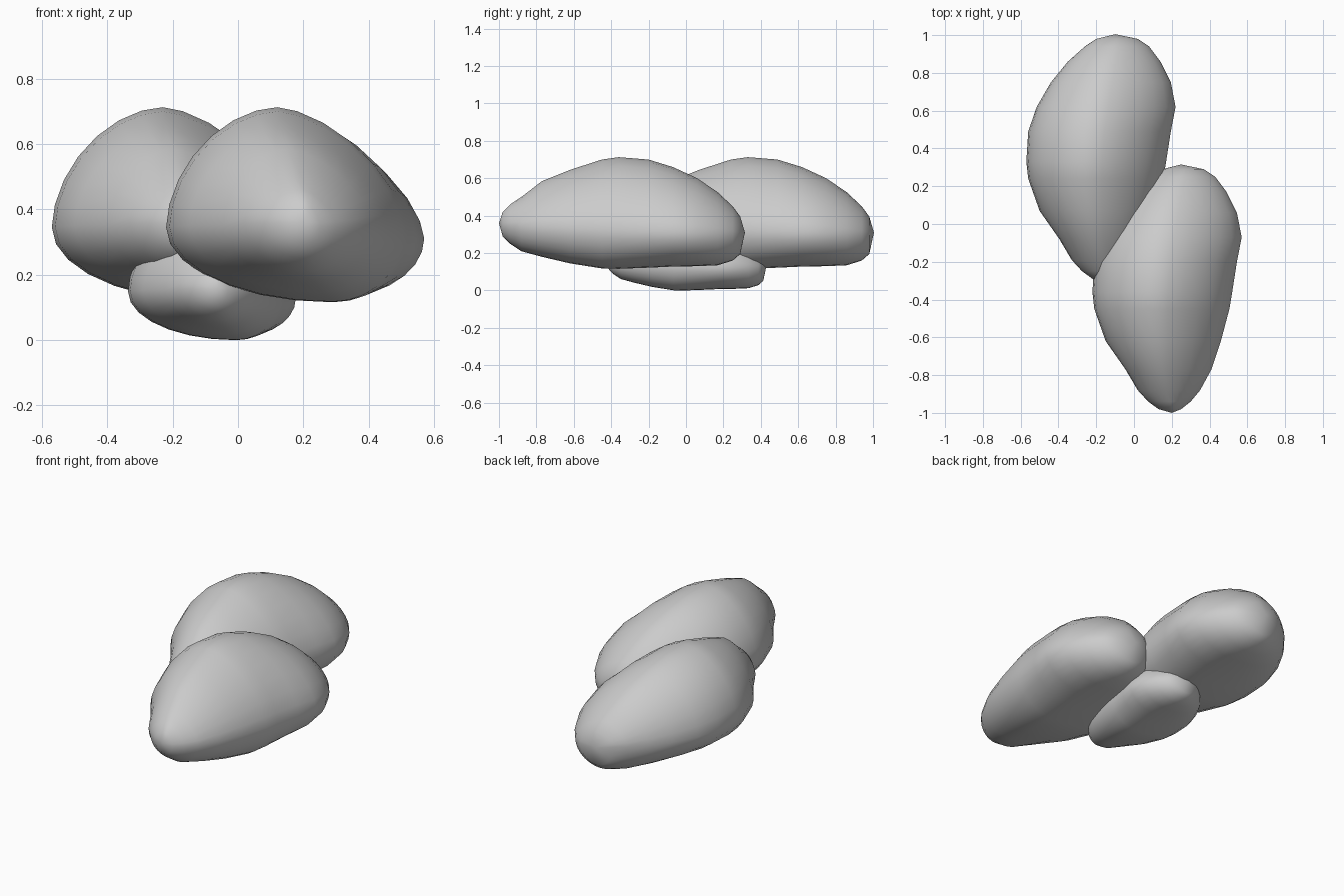
import bpy, bmesh
from math import sin, cos, pi

if "Cube" in bpy.data.objects:
    bpy.data.objects.remove(bpy.data.objects["Cube"])

# Stone cross-sections along y: y, left x, right x, bottom z, top z, ridge x, keel x
STATIONS = [
    (-0.98, 0.13, 0.25, 0.29, 0.42, 0.20, 0.20),
    (-0.94, 0.075, 0.30, 0.25, 0.46, 0.19, 0.20),
    (-0.88, 0.02, 0.35, 0.21, 0.50, 0.17, 0.21),
    (-0.77, -0.045, 0.41, 0.18, 0.585, 0.15, 0.23),
    (-0.62, -0.15, 0.46, 0.145, 0.645, 0.13, 0.26),
    (-0.45, -0.21, 0.505, 0.118, 0.70, 0.12, 0.29),
    (-0.36, -0.22, 0.52, 0.116, 0.713, 0.12, 0.29),
    (-0.20, -0.21, 0.545, 0.122, 0.70, 0.13, 0.29),
    (-0.07, -0.165, 0.57, 0.128, 0.66, 0.15, 0.29),
    (0.06, -0.09, 0.545, 0.13, 0.60, 0.18, 0.28),
    (0.17, 0.00, 0.49, 0.135, 0.525, 0.21, 0.27),
    (0.25, 0.09, 0.43, 0.16, 0.45, 0.24, 0.26),
    (0.29, 0.15, 0.37, 0.195, 0.395, 0.26, 0.26),
]
FRONT_TIP, BACK_TIP = (0.20, -1.0, 0.36), (0.25, 0.315, 0.31)
ORIGIN = (0.175, -0.345, 0.116)
STEPS = 7


def section(y, xl, xr, zb, zt, xt, xb):
    """Closed ring from four superellipse quarters of differing fullness."""
    t = (y + 1) / 1.31
    zl, zr = 0.36 - 0.03 * t, 0.35 - 0.055 * t
    quarters = [(xr, zr, xt, zt, 1.6), (xl, zl, xt, zt, 1.8),
                (xl, zl, xb, zb, 2.0), (xr, zr, xb, zb, 2.0)]
    ring = []
    for q, (xs, zs, xm, zm, n) in enumerate(quarters):
        for i in range(STEPS):
            a = i / STEPS * pi / 2
            if q % 2:
                a = pi / 2 - a
            c, s = abs(cos(a)) ** (2 / n), abs(sin(a)) ** (2 / n)
            ring.append((xm + (xs - xm) * c, y, zs + (zm - zs) * s))
    return ring


def stone(name, location, scale=1.0):
    bm = bmesh.new()

    def vert(p):
        return bm.verts.new([(a - o) * scale for a, o in zip(p, ORIGIN)])

    rings = [[vert(p) for p in section(*st)] for st in STATIONS]
    n = len(rings[0])
    for r0, r1 in zip(rings, rings[1:]):
        for i in range(n):
            j = (i + 1) % n
            bm.faces.new((r0[i], r0[j], r1[j], r1[i]))
    # rounded ends close on a single point
    for ring, tip in ((rings[0], FRONT_TIP), (rings[-1], BACK_TIP)):
        v = vert(tip)
        for i in range(n):
            bm.faces.new((ring[i], ring[(i + 1) % n], v))
    bmesh.ops.recalc_face_normals(bm, faces=bm.faces)
    for f in bm.faces:
        f.smooth = True
    mesh = bpy.data.meshes.new(name)
    bm.to_mesh(mesh)
    bm.free()
    obj = bpy.data.objects.new(name, mesh)
    obj.location = location
    bpy.context.collection.objects.link(obj)


# Two large stones resting on a small one
stone("front_stone", (0.175, -0.345, 0.116))
stone("back_stone", (-0.175, 0.345, 0.116))
stone("small_base_stone", (-0.08, 0.0, 0.0), 0.65)
